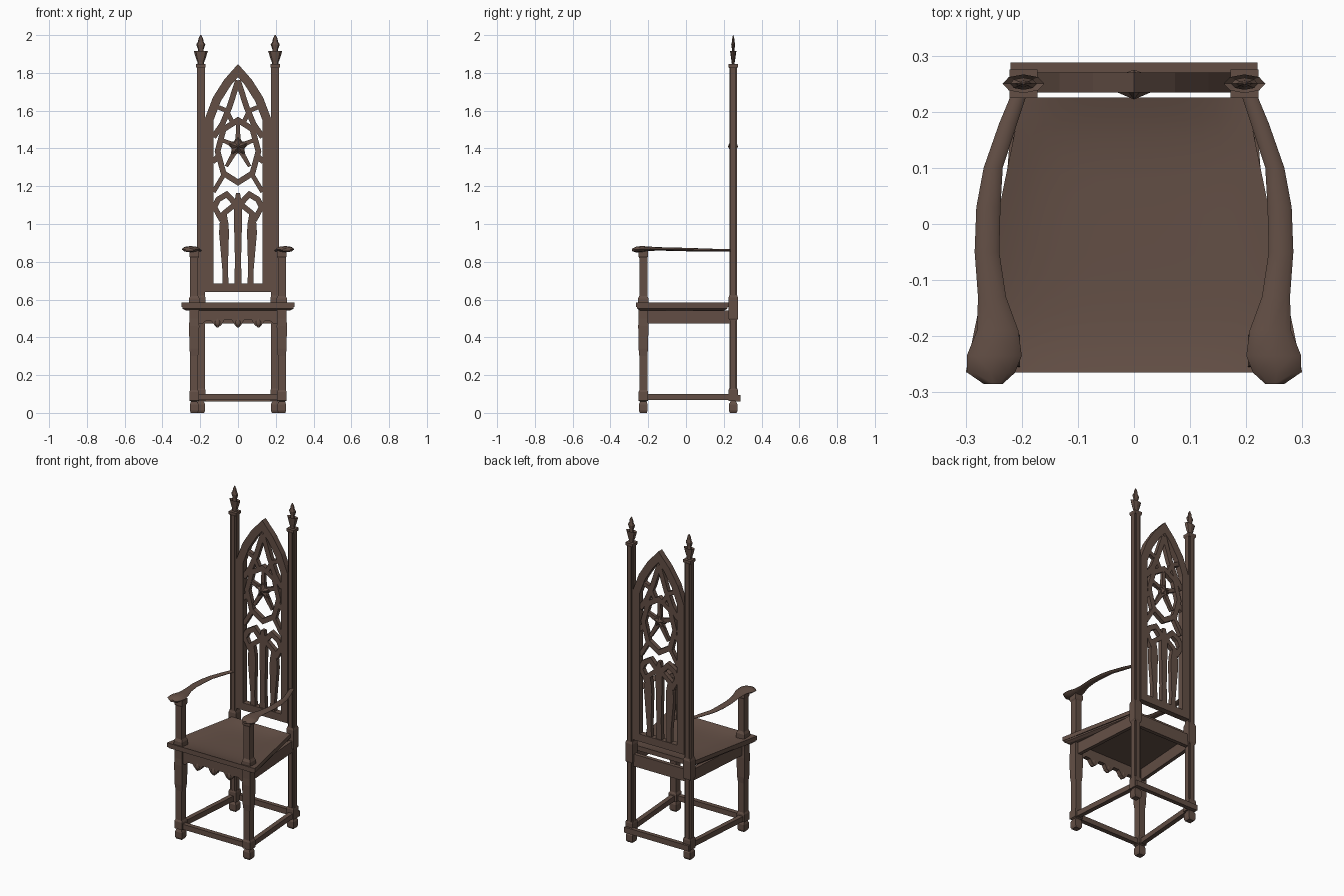
import bpy, bmesh, math
from mathutils import Vector

if "Cube" in bpy.data.objects:
    bpy.data.objects.remove(bpy.data.objects["Cube"])

wood = bpy.data.materials.new("dark_walnut")
wood.use_nodes = True
COLOUR = (0.125, 0.078, 0.06, 1)
wood.diffuse_color = COLOUR
wood.node_tree.nodes["Principled BSDF"].inputs["Base Color"].default_value = COLOUR

SQUARE = [(-1, -1), (1, -1), (1, 1), (-1, 1)]
OCTAGON = [(math.cos(math.tau * i / 8), math.sin(math.tau * i / 8)) for i in range(8)]
# square with notched corners, for the clustered shaft of the posts
NOTCHED = [(-.6, -1), (.6, -1), (.6, -.7), (1, -.7), (1, .7), (.6, .7),
           (.6, 1), (-.6, 1), (-.6, .7), (-1, .7), (-1, -.7), (-.6, -.7)]


def finish(name, bm, smooth=False):
    bmesh.ops.recalc_face_normals(bm, faces=bm.faces)
    mesh = bpy.data.meshes.new(name)
    bm.to_mesh(mesh)
    bm.free()
    mesh.materials.append(wood)
    obj = bpy.data.objects.new(name, mesh)
    bpy.context.collection.objects.link(obj)
    if smooth:
        bpy.ops.object.select_all(action='DESELECT')
        obj.select_set(True)
        bpy.context.view_layer.objects.active = obj
        bpy.ops.object.shade_smooth_by_angle(angle=math.radians(50))
    return obj


def loft(name, rings, smooth=False, closed=False):
    """Skin a list of rings of points; cap the ends or join them."""
    bm = bmesh.new()
    vs = [[bm.verts.new(p) for p in r] for r in rings]
    n = len(vs[0])
    pairs = list(zip(vs, vs[1:])) + ([(vs[-1], vs[0])] if closed else [])
    for a, b in pairs:
        for i in range(n):
            j = (i + 1) % n
            bm.faces.new((a[i], a[j], b[j], b[i]))
    if not closed:
        bm.faces.new(vs[0])
        bm.faces.new(vs[-1])
    return finish(name, bm, smooth)


def column(name, x, y, steps, shape=SQUARE, depth=1, smooth=False):
    """Upright member; steps are (height, width) pairs."""
    return loft(name, [[(x + u * w / 2, y + v * w / 2 * depth, z) for u, v in shape]
                       for z, w in steps], smooth)


def beam(name, a, b, w, h):
    """Horizontal bar of width w and height h from a to b."""
    a, b = Vector(a), Vector(b)
    side = (b - a).cross(Vector((0, 0, 1))).normalized() * w / 2
    up = Vector((0, 0, h / 2))
    return loft(name, [[p + side * u + up * v for u, v in SQUARE] for p in (a, b)])


def strip(name, pts, widths, y=.252, depth=.026, closed=False):
    """Flat bar following an x-z path with mitred corners."""
    P = [Vector(p) for p in pts]
    n = len(P)
    if not isinstance(widths, (list, tuple)):
        widths = [widths] * n
    rings = []
    for i, p in enumerate(P):
        before = p - P[i - 1] if i or closed else P[1] - p
        after = P[(i + 1) % n] - p if i < n - 1 or closed else before
        before, after = before.normalized(), after.normalized()
        t = (before + after).normalized()
        normal = Vector((-t.y, t.x)) / max(.45, t.dot(after)) * widths[i] / 2
        rings.append([(p.x + normal.x * u, y + v * depth / 2, p.y + normal.y * u)
                      for u, v in SQUARE])
    return loft(name, rings, closed=closed)


def mirror(pts):
    return [(-x, z) for x, z in pts]


# Parts that repeat left and right
for side, s in (("left", 1), ("right", -1)):
    # back post with foot, block, shaft and finial
    column(side + "_back_foot", s * .197, .25, [(0, .036), (.012, .046), (.045, .046), (.06, .03), (.065, .03)])
    column(side + "_back_block", s * .197, .25, [(.062, .05), (.12, .05), (.13, .044)])
    column(side + "_back_post", s * .197, .25, [(.12, .042), (1.84, .042)], NOTCHED)
    column(side + "_seat_block", s * .197, .25, [(.49, .04), (.5, .05), (.61, .05), (.625, .04)])
    column(side + "_post_cap", s * .197, .25, [(1.825, .042), (1.832, .05), (1.846, .05)])
    column(side + "_finial", s * .197, .25,
           [(1.846, .034), (1.858, .036), (1.875, .05), (1.915, .074), (1.9, .03), (1.925, .03),
            (1.95, .048), (1.965, .03), (1.982, .024), (2.0, .006)], OCTAGON, .45)

    # front leg and arm support
    column(side + "_front_leg", s * .232, -.226,
           [(0, .036), (.012, .046), (.045, .046), (.06, .034), (.065, .052), (.11, .052), (.12, .042),
            (.3, .042), (.34, .05), (.46, .054), (.5, .05), (.55, .05)])
    column(side + "_arm_support", s * .232, -.226,
           [(.575, .058), (.605, .056), (.62, .042), (.82, .042), (.83, .052), (.86, .052)])

    # bowed armrest: y, inner x, outer x, height, thickness
    arm = [(.24, .188, .215, .86, .012), (.18, .208, .24, .861, .014), (.1, .234, .268, .862, .016),
           (.03, .238, .281, .864, .018), (-.05, .24, .284, .866, .018), (-.13, .228, .278, .868, .018),
           (-.19, .206, .28, .869, .022), (-.235, .2, .298, .867, .033), (-.265, .212, .297, .865, .03),
           (-.285, .234, .268, .863, .014)]
    loft(side + "_armrest", [[(s * ((a + b) / 2 + u * (b - a) / 2), y, z + v * h / 2) for u, v in OCTAGON]
                             for y, a, b, z, h in arm], True)

    # rails running front to back
    beam(side + "_seat_rail", (s * .232, -.226, .508), (s * .198, .245, .508), .022, .07)
    beam(side + "_stretcher", (s * .236, -.226, .083), (s * .2, .25, .083), .028, .032)

# Cross rails
beam("back_seat_rail", (-.2, .25, .51), (.2, .25, .51), .024, .075)
beam("front_stretcher", (-.24, -.23, .083), (.24, -.23, .083), .028, .032)
beam("back_stretcher", (-.22, .275, .078), (.22, .275, .078), .026, .034)

# Scalloped front apron
half = [(0, .455), (.018, .466), (.032, .492), (.072, .492), (.088, .466), (.108, .452),
        (.126, .466), (.14, .486), (.17, .488), (.19, .47), (.212, .47), (.215, .555)]
outline = half + mirror(half[:0:-1])
loft("front_apron", [[(x, y, z) for x, z in outline] for y in (-.242, -.215)])
for x in (-.108, 0, .108):
    column("apron_pendant", x, -.23, [(.452, .008), (.462, .03), (.478, .038), (.5, .024)], OCTAGON, 1, True)


# Seat: moulded board under a gently dished top
def seat_point(u, v, inset=0):
    return (u * (.25 - .05 * v - inset), v * (.245 - inset) - .02)


loft("seat_moulding", [[(*seat_point(u, v, i), z) for u, v in SQUARE]
                       for z, i in ((.543, .022), (.552, .006), (.562, .006))])
bm = bmesh.new()
bmesh.ops.create_grid(bm, x_segments=14, y_segments=14, size=1)
for vert in bm.verts:
    u, v = vert.co.x, vert.co.y
    vert.co = (*seat_point(u, v), .585 - .02 * (1 - u ** 4) * (1 - v ** 4))
rim = [e for e in bm.edges if e.is_boundary]
skirt = bmesh.ops.extrude_edge_only(bm, edges=rim)["geom"]
for vert in skirt:
    if isinstance(vert, bmesh.types.BMVert):
        vert.co.z = .56
finish("seat_top", bm, True)

# Pointed frame of the back
arch = [(-.152, .663), (-.152, 1.555), (-.112, 1.66), (-.055, 1.75)]
strip("back_frame", arch + [(0, 1.812)] + mirror(arch[::-1]), .046, depth=.036, closed=True)

# Upper tracery: ring with a star boss and spokes
ring = [(.108 * math.sin(math.tau * i / 8), 1.385 + .165 * math.cos(math.tau * i / 8)) for i in range(8)]
strip("tracery_ring", ring, .03, closed=True)
for k in range(5):
    a = math.tau * k / 5
    strip("ring_spoke", [(0, 1.41), (.105 * math.sin(a), 1.41 + .13 * math.cos(a))], [.03, .018], depth=.02)
bm = bmesh.new()
front = bm.verts.new((0, .222, 1.41))
back = bm.verts.new((0, .275, 1.41))
star = []
for i in range(10):
    r, a = (.035 if i % 2 else .07), math.tau * i / 10
    star.append(bm.verts.new((r * math.sin(a), .25, 1.41 + r * math.cos(a))))
for i in range(10):
    for tip in (front, back):
        bm.faces.new((tip, star[i], star[(i + 1) % 10]))
finish("star_boss", bm)

# Paired tracery bars and lancets
bars = {
    "inner_arch": ([(0, 1.76), (-.045, 1.62), (-.082, 1.53), (-.13, 1.46)], .03),
    "upper_cusp": ([(-.11, 1.62), (-.06, 1.6), (-.03, 1.54)], .024),
    "ring_tie": ([(-.07, 1.27), (-.13, 1.17)], .024),
    "middle_tie": ([(-.1, 1.36), (-.135, 1.33)], .03),
    "lancet_arch": ([(-.135, 1.07), (-.105, 1.13), (-.06, 1.157), (-.025, 1.12), (0, 1.07)], .03),
    "lancet_cusp": ([(-.13, 1.1), (-.095, 1.035), (-.07, 1.06), (-.02, 1.1)], .028),
    "lancet_column": ([(-.066, .68), (-.068, .75), (-.074, .95), (-.074, 1.0), (-.07, 1.06)],
                      [.034, .028, .052, .048, .018]),
}
for name, (pts, width) in bars.items():
    strip("right_" + name, pts, width)
    strip("left_" + name, mirror(pts), width)
strip("centre_column", [(0, .68), (0, .8), (0, 1.0), (0, 1.1), (0, 1.165)], [.04, .032, .042, .045, .02])
